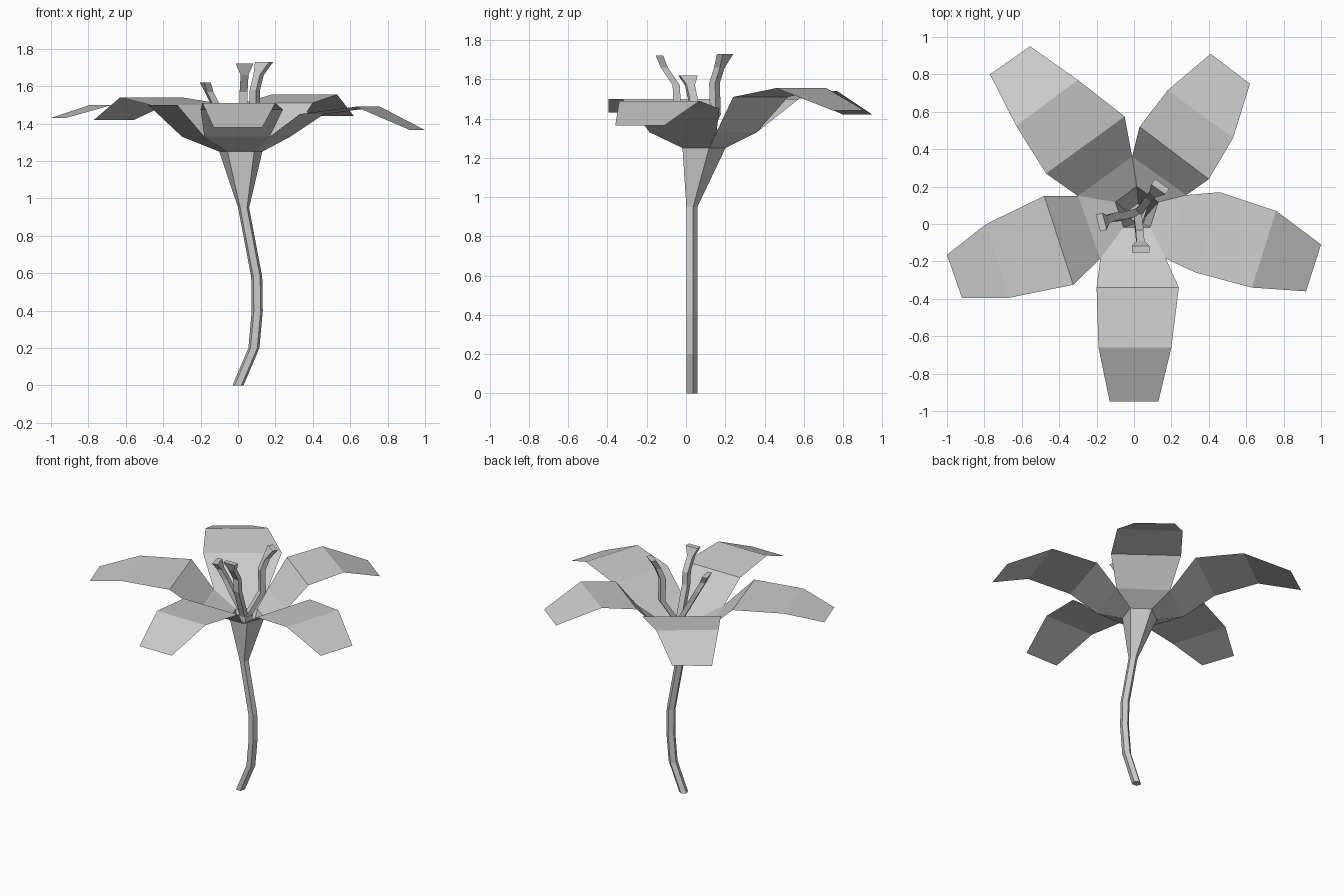
import bpy
import math
from mathutils import Vector

cube = bpy.data.objects.get("Cube")
if cube:
    bpy.data.objects.remove(cube, do_unlink=True)

# One plain grey material
grey = bpy.data.materials.new("plain grey")
grey.use_nodes = True
colour = (0.6, 0.6, 0.6, 1.0)
grey.diffuse_color = colour
grey.node_tree.nodes["Principled BSDF"].inputs["Base Color"].default_value = colour


def make_object(name, points, faces):
    mesh = bpy.data.meshes.new(name)
    mesh.from_pydata([tuple(p) for p in points], [], faces)
    mesh.materials.append(grey)
    mesh.update()
    obj = bpy.data.objects.new(name, mesh)
    bpy.context.collection.objects.link(obj)
    return obj


def loft(name, rings, cap_start=False, cap_end=False):
    """Skin a list of closed rings, which all have the same point count."""
    n = len(rings[0])
    points = [p for ring in rings for p in ring]
    faces = []
    for r in range(len(rings) - 1):
        for i in range(n):
            j = (i + 1) % n
            faces.append((r * n + i, r * n + j, (r + 1) * n + j, (r + 1) * n + i))
    if cap_start:
        faces.append(tuple(reversed(range(n))))
    if cap_end:
        faces.append(tuple(range(len(points) - n, len(points))))
    return make_object(name, points, faces)


def ring(centre, width, depth, sides, start, turn=0.0):
    """Level polygon with its own width and depth, turned about z."""
    side = Vector((math.cos(turn), math.sin(turn), 0))
    out = Vector((-math.sin(turn), math.cos(turn), 0))
    angles = [math.radians(start) + math.tau * i / sides for i in range(sides)]
    return [Vector(centre) + side * width * math.cos(a) + out * depth * math.sin(a)
            for a in angles]


def pentagon(centre, radius):
    return ring(centre, radius, radius, 5, -54)


# Bent stem
stem_path = [(0, 0), (0.085, 0.2), (0.103, 0.4), (0.1, 0.58), (0.03, 0.95)]
stem_rings = [pentagon((x, 0.027, z), 0.031) for x, z in stem_path]
loft("stem", stem_rings, cap_start=True)

# Flared calyx and the shallow bowl whose five corners carry the petals
rim = [Vector((x, y, 1.33)) for x, y in
       [(0.17, -0.185), (0.28, 0.155), (-0.01, 0.36), (-0.3, 0.15), (-0.18, -0.185)]]
throat = pentagon((0.015, 0.08, 1.25), 0.121)
loft("calyx", [stem_rings[-1], throat])
loft("bowl", [throat, rim])

# Small ovary inside the throat
loft("ovary", [pentagon((0.03, 0.03, 0.97), 0.02), pentagon((0.02, 0.06, 1.27), 0.05)],
     cap_end=True)

# Petals: each row gives its two edge points and its height
petals = {
    "front_petal": [(-0.2, -0.34, 0.24, -0.34, 1.475),
                    (-0.19, -0.66, 0.2, -0.66, 1.51),
                    (-0.13, -0.95, 0.13, -0.95, 1.38)],
    "left_petal": [(0.33, -0.26, 0.46, 0.17, 1.45),
                   (0.63, -0.34, 0.76, 0.07, 1.49),
                   (0.92, -0.36, 1, -0.11, 1.365)],
    "back_left_petal": [(0.4, 0.24, 0.03, 0.52, 1.51),
                        (0.53, 0.46, 0.18, 0.715, 1.555),
                        (0.62, 0.75, 0.41, 0.91, 1.44)],
    "back_right_petal": [(-0.05, 0.575, -0.47, 0.27, 1.5),
                         (-0.3, 0.77, -0.63, 0.525, 1.54),
                         (-0.555, 0.95, -0.77, 0.8, 1.42)],
    "right_petal": [(-0.48, 0.15, -0.325, -0.325, 1.5),
                    (-0.79, 0, -0.67, -0.395, 1.5),
                    (-1, -0.165, -0.92, -0.395, 1.43)],
}
for i, (name, rows) in enumerate(petals.items()):
    points = [rim[i - 1], rim[i]]
    for xa, ya, xb, yb, z in rows:
        points += [Vector((xa, ya, z)), Vector((xb, yb, z))]
    faces = [(k + 1, k, k + 2, k + 3) for k in range(0, len(points) - 2, 2)]
    make_object(name, points, faces)

# Stamens: square stalks that curl outward and end in a wide flat tip
stamens = {
    "front_stamen": (0, [(0.02, 0.04, 1.26), (0.03, -0.045, 1.48), (0.03, -0.05, 1.57),
                         (0.035, -0.11, 1.66), (0.035, -0.135, 1.72)]),
    "right_stamen": (-75, [(0.01, 0.06, 1.26), (-0.07, 0.04, 1.41), (-0.12, 0.035, 1.5),
                           (-0.155, 0.02, 1.57), (-0.175, 0.01, 1.62)]),
    "back_left_stamen": (145, [(0.03, 0.07, 1.26), (0.09, 0.15, 1.42), (0.09, 0.145, 1.58),
                               (0.11, 0.17, 1.66), (0.14, 0.2, 1.73)]),
}
for name, (turn, path) in stamens.items():
    widths = [0.03] * (len(path) - 1) + [0.066]
    rings = [ring(p, w, 0.026, 4, 45, math.radians(turn)) for p, w in zip(path, widths)]
    loft(name, rings, cap_end=True)
